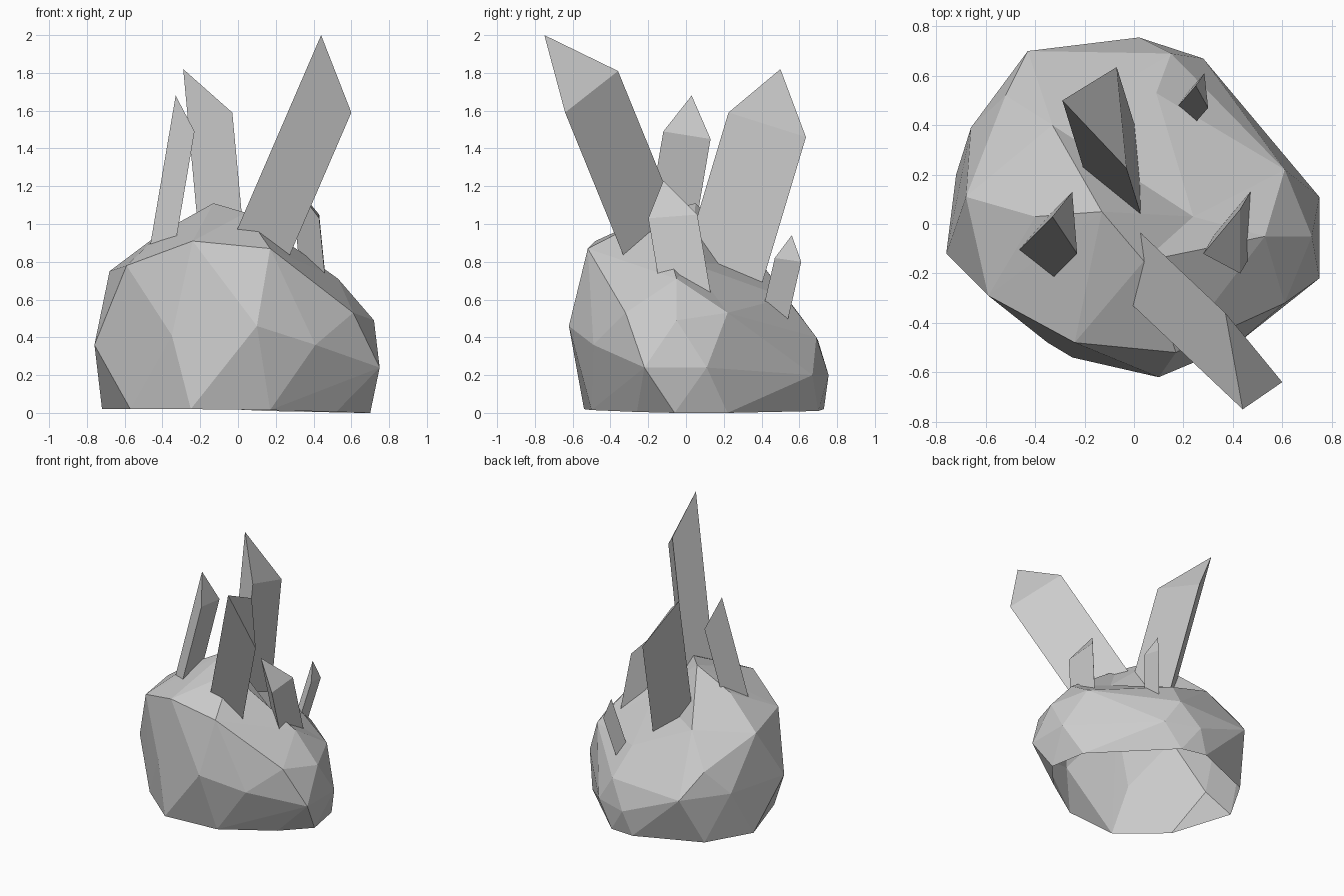
import bpy, bmesh
from mathutils import Vector

if "Cube" in bpy.data.objects:
    bpy.data.objects.remove(bpy.data.objects["Cube"])


def finish(bm, name):
    mesh = bpy.data.meshes.new(name)
    bm.to_mesh(mesh)
    bm.free()
    obj = bpy.data.objects.new(name, mesh)
    bpy.context.collection.objects.link(obj)
    return obj


def boulder(name, points, dents):
    """Faceted rock: convex skin over corner points, then dented, open below."""
    bm = bmesh.new()
    for p in points:
        bm.verts.new(p)
    dented = [(bm.verts.new((x, y, high)), low) for x, y, high, low in dents]
    hull = bmesh.ops.convex_hull(bm, input=bm.verts[:])
    loose = {v for v in hull["geom_interior"] if isinstance(v, bmesh.types.BMVert)}
    for v, low in dented:
        v.co.z = low
    loose |= {v for v in bm.verts if not v.link_faces}
    bmesh.ops.delete(bm, geom=list(loose), context='VERTS')
    bmesh.ops.recalc_face_normals(bm, faces=bm.faces[:])
    under = [f for f in bm.faces if all(v.co.z < .05 for v in f.verts)]
    bmesh.ops.delete(bm, geom=under, context='FACES')
    return finish(bm, name)


def crystal(name, tip, axis, base_z):
    """Three-sided shard: slanted tip triangle swept down along the axis."""
    bm = bmesh.new()
    axis = Vector(axis)
    top = [bm.verts.new(p) for p in tip]
    low = [bm.verts.new(v.co + axis * (v.co.z - base_z)) for v in top]
    bm.faces.new(top)
    bm.faces.new(low[::-1])
    for i in range(3):
        j = (i + 1) % 3
        bm.faces.new((top[i], low[i], low[j], top[j]))
    bmesh.ops.recalc_face_normals(bm, faces=bm.faces[:])
    return finish(bm, name)


# Rock corners, ring by ring from the ground up
ground = [(-.57, -.27, .02), (-.25, -.54, .02), (.17, -.5, .015), (.52, -.26, .005),
          (.7, -.06, 0), (.65, .22, 0), (.15, .7, .01), (-.05, .73, .02),
          (-.53, .53, .02), (-.72, .2, .02)]
belly = [(-.76, -.12, .36), (-.35, -.48, .41), (.1, -.62, .46), (.41, -.49, .36),
         (.75, -.22, .24), (.75, .11, .24), (.28, .67, .2), (.02, .755, .2),
         (-.43, .7, .38), (-.66, .39, .38)]
shoulder = [(-.68, .11, .75), (-.59, -.29, .78), (-.24, -.48, .91), (.17, -.52, .87),
            (.61, -.32, .53), (.72, -.05, .49), (.61, .22, .53), (.15, .69, .4),
            (.09, .53, .61), (-.52, .52, .56)]
crown = [(-.4, .03, .96), (-.13, .05, 1.11), (.04, -.15, 1.06), (.53, -.05, .71)]
# Hollow behind the crown: x, y, height while skinning, final height
hollow = [(.24, .03, .95, .79), (-.33, .4, 1.0, .79)]
boulder("rock", ground + belly + shoulder + crown, hollow)

# Shards growing out of the rock
crystal("front_crystal", [(.44, -.75, 2.0), (.6, -.64, 1.59), (.37, -.36, 1.81)],
        (-.432, .408, -1), .8)
crystal("back_crystal", [(-.29, .5, 1.82), (-.07, .635, 1.46), (-.03, .225, 1.59)],
        (.093, -.3, -1), .62)
crystal("left_crystal", [(-.33, .03, 1.68), (-.25, .13, 1.45), (-.23, -.12, 1.49)],
        (-.17, -.17, -1), .85)
crystal("right_crystal", [(.28, -.12, 1.23), (.43, -.2, 1.03), (.43, .06, 1.05)],
        (.1, .17, -1), .58)
crystal("small_crystal", [(.25, .56, .94), (.3, .47, .82), (.285, .61, .8)],
        (-.2, -.23, -1), .47)
